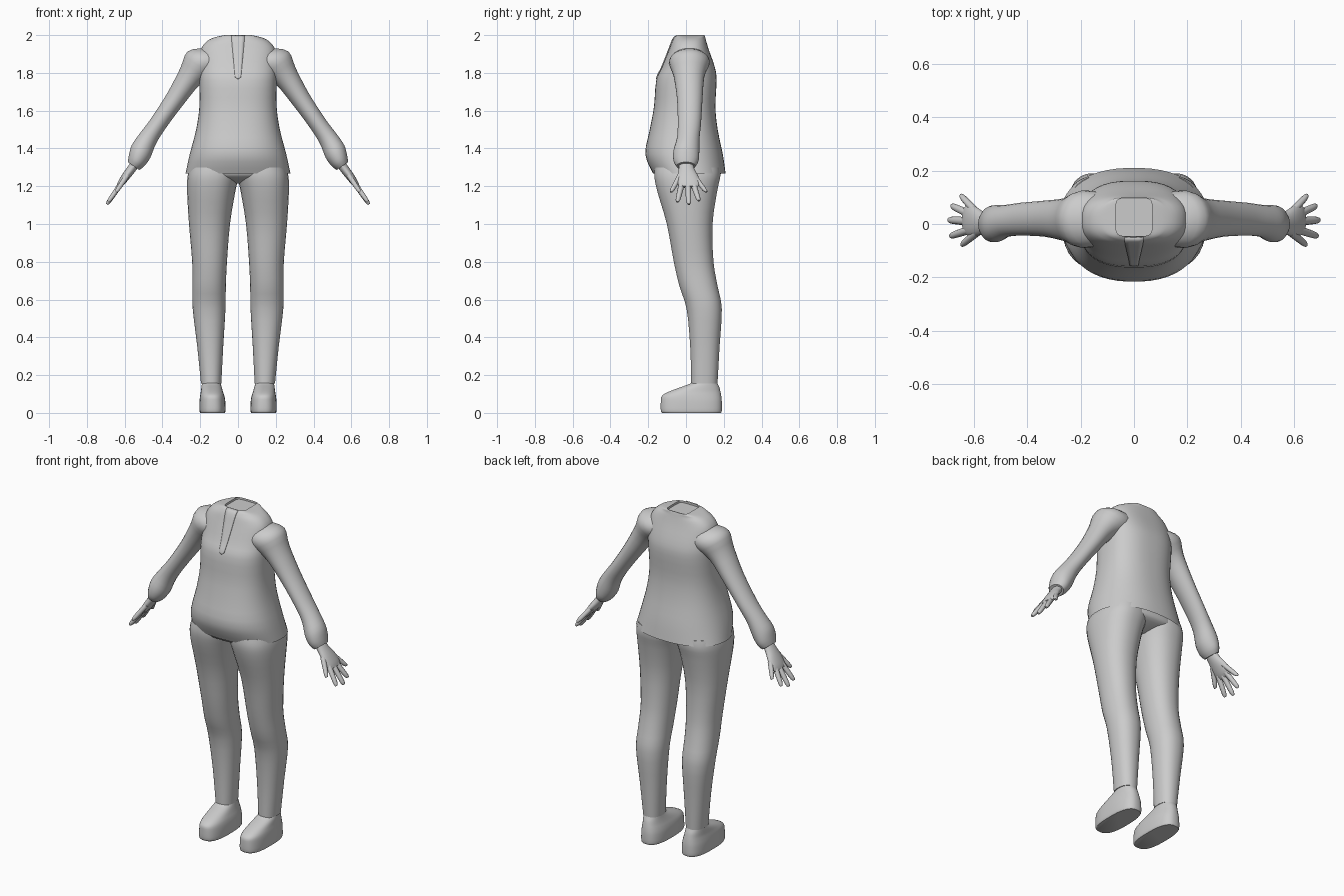
import bpy, bmesh, math
from mathutils import Vector
from mathutils.bvhtree import BVHTree

grey = bpy.data.materials.new("light_grey")
grey.diffuse_color = (0.6, 0.6, 0.6, 1)


def finish(name, bm, mirror=False, angle=50):
    bmesh.ops.recalc_face_normals(bm, faces=bm.faces)
    me = bpy.data.meshes.new(name)
    bm.to_mesh(me)
    me.materials.append(grey)
    ob = bpy.data.objects.new(name, me)
    bpy.context.collection.objects.link(ob)
    bpy.ops.object.select_all(action='DESELECT')
    ob.select_set(True)
    bpy.context.view_layer.objects.active = ob
    bpy.ops.object.shade_smooth_by_angle(angle=math.radians(angle))
    if mirror:
        m = ob.modifiers.new("mirror", 'MIRROR')
        m.use_mirror_merge = False
    return ob


def spline(rows, steps):
    """Smooth the rows of ring parameters with a Catmull-Rom curve."""
    out = []
    for i in range(len(rows) - 1):
        a, b, c, d = (rows[max(0, min(len(rows) - 1, i + k))] for k in (-1, 0, 1, 2))
        for s in range(steps):
            t = s / steps
            out.append([0.5 * (2*q + (r - p)*t + (2*p - 5*q + 4*r - w)*t*t + (3*q - p - 3*r + w)*t**3)
                        for p, q, r, w in zip(a, b, c, d)])
    return out + [list(rows[-1])]


def loft(rings, sides=32, tilt=0, power=2.0, caps=(True, True), steps=3):
    """Rings are (x, y, z, half width, half depth[, roundness])."""
    bm = bmesh.new()
    u = Vector((math.cos(tilt), 0, math.sin(tilt)))
    loops = []
    for r in spline(rings, steps):
        e = 2 / (r[5] if len(r) > 5 else power)
        loop = []
        for k in range(sides):
            a = 2 * math.pi * (k + 0.5) / sides
            c, s = math.cos(a), math.sin(a)
            p = Vector(r[:3]) + u * (r[3] * math.copysign(abs(c)**e, c))
            p.y += r[4] * math.copysign(abs(s)**e, s)
            loop.append(bm.verts.new(p))
        loops.append(loop)
    for A, B in zip(loops, loops[1:]):
        for k in range(sides):
            j = (k + 1) % sides
            bm.faces.new((A[k], A[j], B[j], B[k]))
    for on, loop in zip(caps, (loops[0], loops[-1])):
        if on:
            bm.faces.new(loop)
    return bm


def box_rings(rows):
    """Turn (z, x min, x max, y min, y max, roundness) into rings."""
    return [((a + b) / 2, (c + d) / 2, z, (b - a) / 2, (d - c) / 2, n) for z, a, b, c, d, n in rows]


# Shirt body, open at the hem
body = [(1.268, 0.278, -0.175, 0.21, 2.3), (1.37, 0.256, -0.216, 0.195, 2.3),
        (1.5, 0.222, -0.192, 0.168, 2.4), (1.62, 0.205, -0.170, 0.156, 2.5),
        (1.76, 0.205, -0.158, 0.162, 2.6), (1.83, 0.205, -0.128, 0.153, 2.6),
        (1.92, 0.198, -0.092, 0.122, 2.6), (1.965, 0.168, -0.075, 0.108, 2.6),
        (1.988, 0.125, -0.062, 0.102, 2.8), (2.0, 0.068, -0.045, 0.098, 6)]
shirt_bm = loft(box_rings([(z, -w, w, f, b, n) for z, w, f, b, n in body]), 48, caps=(False, True))
# Sunken square neck opening
top = max(shirt_bm.faces, key=lambda f: f.calc_center_median().z)
bmesh.ops.inset_individual(shirt_bm, faces=[top], thickness=0.006)
for v in top.verts:
    v.co.z -= 0.012
tree = BVHTree.FromBMesh(shirt_bm)
finish("shirt_body", shirt_bm)

# Collar placket: thin rounded strip lying on the chest
bm = bmesh.new()
rows = []
for i in range(25):
    t = i / 24
    z = 1.997 - 0.23 * t
    w = 0.036 - 0.021 * t
    w *= math.sqrt(max(0.02, 1 - max(0, (t - 0.93) / 0.07)**2))
    row = []
    for k in range(-2, 3):
        hit, n, _, _ = tree.ray_cast(Vector((w * k / 2, -1, z)), Vector((0, 1, 0)))
        row.append(bm.verts.new(hit + n * 0.004))
    rows.append(row)
for A, B in zip(rows, rows[1:]):
    for k in range(4):
        bm.faces.new((A[k], B[k], B[k + 1], A[k + 1]))
placket = finish("collar_placket", bm)
sol = placket.modifiers.new("thickness", 'SOLIDIFY')
sol.thickness = 0.006

# Sleeves with a puffed cuff
TILT = math.radians(35)
finish("sleeve", loft([(0.11, 0.018, 1.88, 0.09, 0.09), (0.185, 0.018, 1.855, 0.102, 0.108),
                       (0.25, 0.016, 1.785, 0.069, 0.082), (0.33, 0.02, 1.665, 0.053, 0.068),
                       (0.42, 0.018, 1.535, 0.047, 0.062), (0.475, 0.012, 1.455, 0.051, 0.06),
                       (0.513, 0.002, 1.385, 0.06, 0.069), (0.537, 0.0, 1.335, 0.05, 0.066),
                       (0.553, 0.0, 1.307, 0.037, 0.05)], 24, TILT), True)

# Hands: flat palm and five spread fingers
finish("palm", loft([(0.54, 0.0, 1.325, 0.024, 0.038), (0.565, 0.003, 1.29, 0.024, 0.042),
                     (0.595, 0.01, 1.25, 0.022, 0.056), (0.62, 0.014, 1.215, 0.018, 0.058),
                     (0.635, 0.014, 1.195, 0.011, 0.048)], 20, TILT), True)
fingers = {"thumb": ((0.585, -0.03, 1.26), (0.645, -0.078, 1.17)),
           "index_finger": ((0.618, -0.022, 1.215), (0.687, -0.045, 1.117)),
           "middle_finger": ((0.622, 0.01, 1.21), (0.694, 0.015, 1.104)),
           "ring_finger": ((0.618, 0.038, 1.215), (0.683, 0.068, 1.123)),
           "little_finger": ((0.595, 0.05, 1.245), (0.648, 0.106, 1.17))}
for name, (a, b) in fingers.items():
    a, b = Vector(a), Vector(b)
    finger = [(*a.lerp(b, t), r, r * 1.1) for t, r in ((0, .015), (.5, .0135), (.88, .0115), (1, .006))]
    finish(name, loft(finger, 10, TILT, steps=2), True)

# Trousers: legs and the hips that join them under the shirt
finish("trouser_leg", loft(box_rings([
    (0.155, 0.088, 0.196, 0.027, 0.167, 2.2), (0.35, 0.078, 0.216, 0.022, 0.178, 2.2),
    (0.55, 0.066, 0.24, 0.003, 0.19, 2.2), (0.67, 0.064, 0.242, -0.035, 0.168, 2.2),
    (0.8, 0.058, 0.243, -0.065, 0.146, 2.2), (1.0, 0.042, 0.26, -0.102, 0.141, 2.2),
    (1.17, 0.014, 0.27, -0.152, 0.165, 2.3), (1.25, -0.004, 0.268, -0.168, 0.182, 2.4),
    (1.3, -0.01, 0.255, -0.165, 0.18, 2.4)])), True)
finish("trouser_hips", loft(box_rings([
    (1.215, -0.06, 0.06, -0.06, 0.08, 2), (1.235, -0.18, 0.18, -0.125, 0.14, 2.2),
    (1.265, -0.262, 0.262, -0.165, 0.185, 2.4), (1.33, -0.25, 0.25, -0.165, 0.17, 2.4)]), 48), True)

# Shoes: flat sole, rounded toe, sloping instep
finish("shoe", loft(box_rings([
    (0.0, 0.07, 0.2, -0.128, 0.186, 2.7), (0.012, 0.066, 0.204, -0.134, 0.19, 2.7),
    (0.06, 0.067, 0.204, -0.134, 0.19, 2.6), (0.09, 0.072, 0.201, -0.128, 0.187, 2.5),
    (0.112, 0.079, 0.197, -0.092, 0.183, 2.4), (0.135, 0.086, 0.194, -0.032, 0.177, 2.3),
    (0.155, 0.091, 0.191, 0.022, 0.168, 2.2), (0.175, 0.095, 0.187, 0.04, 0.16, 2.2)])), True)
